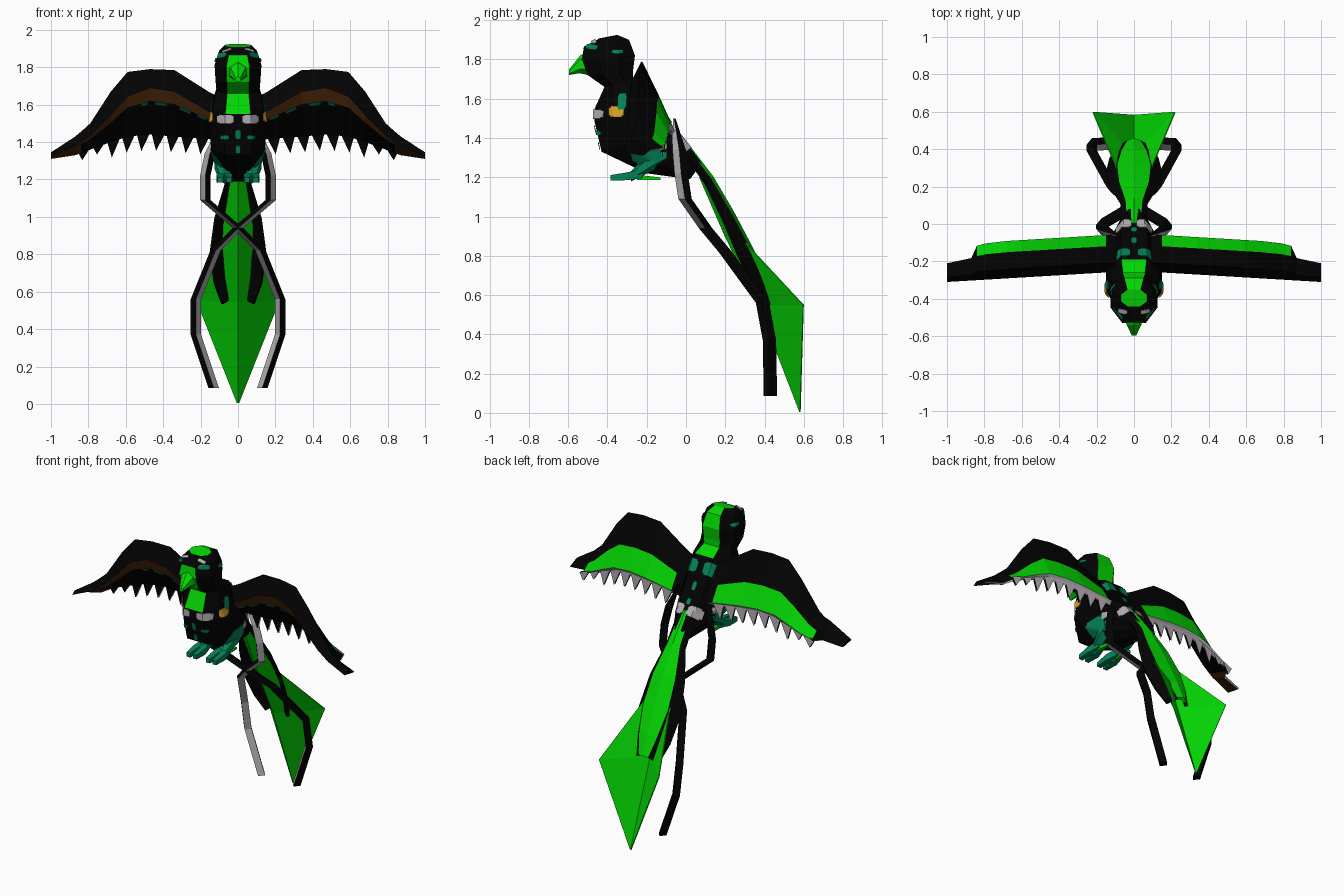
import bpy, bmesh, math
from mathutils import Vector
from mathutils.bvhtree import BVHTree

if "Cube" in bpy.data.objects:
    bpy.data.objects.remove(bpy.data.objects["Cube"])


def material(name, *rgb):
    mat = bpy.data.materials.new(name)
    mat.use_nodes = True
    mat.diffuse_color = (*rgb, 1)
    mat.node_tree.nodes["Principled BSDF"].inputs["Base Color"].default_value = (*rgb, 1)
    return mat


black = material("black", .0008, .0008, .0008)
green = material("bright green", .001, .68, .001)
teal = material("teal", .001, .23, .1)
grey = material("pale grey", .45, .42, .45)
brown = material("dark brown", .06, .017, .003)
yellow = material("amber", .7, .36, .02)


def build(name, verts, faces, mats, thickness=0.0):
    """Make an object; mats holds one material per face."""
    slots = list(dict.fromkeys(mats))
    bm = bmesh.new()
    points = [bm.verts.new(v) for v in verts]
    for face, mat in zip(faces, mats):
        bm.faces.new([points[i] for i in face]).material_index = slots.index(mat)
    bmesh.ops.recalc_face_normals(bm, faces=bm.faces)
    mesh = bpy.data.meshes.new(name)
    bm.to_mesh(mesh)
    bm.free()
    for mat in slots:
        mesh.materials.append(mat)
    obj = bpy.data.objects.new(name, mesh)
    bpy.context.collection.objects.link(obj)
    if thickness:
        solid = obj.modifiers.new("thickness", 'SOLIDIFY')
        solid.thickness = thickness
        solid.offset = 0
    return obj


def loft(name, rings, colour, caps=(black, black)):
    """Skin closed rings; colour(segment, side) gives each face its material."""
    n = len(rings[0])
    verts = [p for ring in rings for p in ring]
    faces, mats = [], []
    for i in range(len(rings) - 1):
        for j in range(n):
            k = (j + 1) % n
            faces.append((i * n + j, i * n + k, i * n + n + k, i * n + n + j))
            mats.append(colour(i, j))
    faces += [tuple(range(n)), tuple(range(len(verts) - n, len(verts)))]
    return build(name, verts, faces, mats + list(caps))


def tube(name, path, radii, mat, sides=6):
    """Tube running along y, with upright sections."""
    turns = [math.tau * (j + .5) / sides for j in range(sides)]
    rings = [[(x + r * math.cos(a), y, z + r * math.sin(a)) for a in turns]
             for (x, y, z), r in zip(path, radii)]
    return loft(name, rings, lambda i, j: mat, (mat, mat))


# Body and head: front point (y, z), back point (y, z), half width
stations = [
    (-.44, 1.908, -.35, 1.925, .07), (-.52, 1.865, -.29, 1.9, .1),
    (-.53, 1.8, -.26, 1.82, .125), (-.50, 1.72, -.27, 1.74, .12),
    (-.415, 1.66, -.27, 1.7, .115), (-.465, 1.55, -.19, 1.66, .135),
    (-.465, 1.48, -.14, 1.57, .15), (-.43, 1.33, -.06, 1.45, .145),
    (-.2, 1.22, .02, 1.35, .11), (.02, 1.19, .08, 1.27, .055)]
angles = [math.radians(a) for a in (28, 70, 110, 152, 208, 250, 290, 332)]
body_rings = []
for fy, fz, by, bz, w in stations:
    ring = []
    for a in angles:
        t = math.cos(a) / math.cos(angles[0]) / 2
        ring.append((w * math.sin(a) / math.sin(angles[1]),
                     (fy + by) / 2 + t * (fy - by), (fz + bz) / 2 + t * (fz - bz)))
    body_rings.append(ring)


def body_colour(i, j):
    front = j == 7 and 1 <= i <= 4
    nape = j == 3 and i <= 4
    return green if front or nape else black


body = loft("body", body_rings, body_colour, (green, black))
tree = BVHTree.FromPolygons([v.co for v in body.data.vertices],
                            [tuple(p.vertices) for p in body.data.polygons])


# Painted spots: thin rounded plates projected onto the body
def spot(name, mat, centre, direction, half_w, half_h, sides=(1, -1)):
    n = 9
    for s in sides:
        d = Vector((direction[0] * s, *direction[1:])).normalized()
        c = Vector((centre[0] * s, *centre[1:]))
        u = d.cross(Vector((0, 0, 1))).normalized()
        v = u.cross(d)
        verts, index = [], {}
        for i in range(n):
            for j in range(n):
                p = c + u * half_w * (2 * i / (n - 1) - 1) + v * half_h * (2 * j / (n - 1) - 1)
                hit = tree.ray_cast(p - d * .6, d)[0]
                if hit:
                    index[i, j] = len(verts)
                    verts.append(hit - d * .006)
        faces = []
        for i in range(n - 1):
            for j in range(n - 1):
                quad = [(i, j), (i + 1, j), (i + 1, j + 1), (i, j + 1)]
                corner = i in (0, n - 2) and j in (0, n - 2)
                if not corner and all(q in index for q in quad):
                    faces.append([index[q] for q in quad])
        if faces:
            build(name, verts, faces, [mat] * len(faces), .004)


ahead, behind = (0, 1, 0), (0, -1, -.8)
spot("chest_bar", grey, (.068, -.45, 1.522), ahead, .044, .024)
spot("chest_fleck", yellow, (.135, -.35, 1.535), (-1, .5, 0), .038, .028)
spot("shoulder_fleck", teal, (.13, -.32, 1.585), (-1, .4, 0), .022, .04)
spot("belly_spot", teal, (0, -.45, 1.44), ahead, .015, .025, (1,))
spot("lower_belly_spot", teal, (0, -.4, 1.36), ahead, .013, .02, (1,))
spot("breast_fleck", teal, (.07, -.45, 1.425), ahead, .022, .01)
spot("flank_patch", teal, (.11, -.2, 1.32), (-1, .3, .2), .075, .055)
spot("flank_fleck", grey, (.11, -.12, 1.36), (-1, 0, 0), .022, .022)
spot("brow", teal, (.08, -.47, 1.86), (-.6, 1, -.4), .035, .014)
spot("crown_fleck", grey, (.06, -.47, 1.895), (0, .6, -1), .025, .012)
spot("cheek_fleck", teal, (.12, -.35, 1.84), (-1, 0, 0), .03, .01)
spot("back_patch", teal, (.07, -.155, 1.6), behind, .05, .04)
spot("back_spot", teal, (0, -.09, 1.5), behind, .015, .028, (1,))
spot("lower_back_spot", teal, (0, -.03, 1.42), behind, .015, .02, (1,))
spot("rump_patch", grey, (.055, .0, 1.375), behind, .042, .034)

# Beak
tube("beak", [(0, -.47, 1.785), (0, -.54, 1.775), (0, -.595, 1.735)], [.072, .045, .014], green)

# Wings: x, top z, leading band bottom z, blade bottom z, depth factor
wing = [(.09, 1.635, 1.53, 1.41, 1), (.15, 1.665, 1.56, 1.415, 1), (.34, 1.785, 1.67, 1.43, 1),
        (.47, 1.79, 1.69, 1.44, 1), (.59, 1.775, 1.645, 1.43, 1), (.68, 1.67, 1.545, 1.4, 1),
        (.79, 1.5, 1.435, 1.36, .97), (.84, 1.455, 1.4, 1.34, .92), (.87, 1.43, 1.38, 1.33, .6),
        (1, 1.345, 1.325, 1.31, .5)]


def wing_section(x, top, band, low, depth):
    h = top - low
    front = -.25 - .06 * x
    profile = [(.05, top), (0, band), (.025, band - .28 * (band - low) * depth ** 2), (.18, low),
               (.2, low + .1 * h), (.14, low + .48 * h)]
    return [(front + dy * depth, z) for dy, z in profile]


def wing_colour(i, j):
    outer = i >= len(wing) - 3
    if j == 1 or (j == 2 and outer):
        return brown
    if j == 3:
        return grey
    return green if j == 4 and i > 0 and not outer else black


def valley(x):
    """Blade bottom height at a given span."""
    for a, b in zip(wing, wing[1:]):
        if x <= b[0]:
            return a[3] + (b[3] - a[3]) * (x - a[0]) / (b[0] - a[0])
    return wing[-1][3]


for side, s in (("left", 1), ("right", -1)):
    sections = [[Vector((s * st[0], y, z)) for y, z in wing_section(*st)] for st in wing]
    loft(side + "_wing", sections, wing_colour)

    # Flecks under the brown band
    for k, begin, finish in ((1, .1, .35), (1, .55, .85), (2, .3, .8), (3, .1, .4)):
        a, b = sections[k], sections[k + 1]
        quad = []
        for along, down in ((begin, .02), (finish, .02), (finish, .09), (begin, .09)):
            upper, lower = a[2].lerp(b[2], along), a[3].lerp(b[3], along)
            quad.append(upper.lerp(lower, down) + Vector((0, -.006, 0)))
        build(side + "_wing_fleck", quad, [(0, 1, 2, 3)], [teal], .004)

    # Feather tips: dark in front, pale behind
    verts, faces, mats = [], [], []
    count, start, end = 9, .15, .86
    step = (end - start) / count
    for k in range(count):
        x = start + k * step
        mid = x + .65 * step
        drop = .085 if k < 7 else .04
        for dy, mat in ((-.006, black), (.006, grey)):
            base = len(verts)
            for px, pz in ((x, valley(x) + .02), (x + step, valley(x + step) + .02),
                           (mid, valley(mid) - drop)):
                verts.append((s * px, -.065 - .06 * px + dy, pz))
            faces.append((base, base + 1, base + 2))
            mats.append(mat)
    build(side + "_feather_tips", verts, faces, mats)

    # Streamers: diamond section, one front face pale, crossing under the tail
    path = [(.09, -.06, 1.5), (.15, -.035, 1.34), (.175, -.025, 1.22), (.175, -.005, 1.09),
            (0, .1, .94), (-.12, .2, .82), (-.225, .39, .56), (-.225, .425, .37), (-.13, .43, .085)]
    diamond = [(0, -.034), (.028, 0), (0, .034), (-.028, 0)]
    sizes = [.2] + [1] * (len(path) - 1)
    loft(side + "_streamer", [[(s * (x + k * dx), y + k * dy, z) for dx, dy in diamond]
                              for (x, y, z), k in zip(path, sizes)],
         lambda i, j: grey if j == 0 else black)

    # Legs and toes
    tube(side + "_leg", [(s * .08, -.1, 1.32), (s * .08, -.18, 1.28), (s * .073, -.28, 1.205)],
         [.045, .052, .026], teal)
    for label, tx in (("inner", .048), ("outer", .095)):
        tube(f"{side}_{label}_toe", [(s * .073, -.22, 1.22), (s * tx, -.3, 1.205), (s * tx, -.385, 1.197)],
             [.034, .028, .02], teal, 4)
    tube(side + "_back_toe", [(s * .075, -.25, 1.2), (s * .075, -.13, 1.192)], [.018, .01], green, 4)


def sheet(name, rows, colour, thickness):
    """Grid of rows of points, with colour(row, column)."""
    n = len(rows[0])
    faces, mats = [], []
    for i in range(len(rows) - 1):
        for j in range(n - 1):
            faces.append((i * n + j, i * n + j + 1, i * n + n + j + 1, i * n + n + j))
            mats.append(colour(i, j))
    return build(name, [p for row in rows for p in row], faces, mats, thickness)


# Tail fan: keel (y, z) and edge (x, y, z), folded along the keel
fan = [((.07, 1.2), (.04, .08, 1.2)), ((.2, .9), (.09, .29, .88)),
       ((.37, .55), (.22, .598, .55)), ((.58, .005), (.004, .582, .005))]
sheet("tail_fan", [[(-ex, ey, ez), (0, ky, kz), (ex, ey, ez)] for (ky, kz), (ex, ey, ez) in fan],
      lambda i, j: green, .006)

# Tail covert: ridge (y, z), green half width, full half width, drop of the edges
covert = [(.0, 1.37, .03, .06, .04), (.13, 1.2, .04, .065, .05), (.23, 1.03, .075, .12, .07),
          (.32, .86, .085, .145, .09), (.4, .7, .06, .125, .09), (.45, .58, .03, .085, .075)]
rows = []
for y, z, g, w, drop in covert:
    edge, inner = (y - drop * .6, z - drop * .6), (y - .01, z - .01)
    rows.append([(-w, *edge), (-g, *inner), (0, y, z), (g, *inner), (w, *edge)])
sheet("tail_covert", rows, lambda i, j: green if j in (1, 2) else black, .02)
